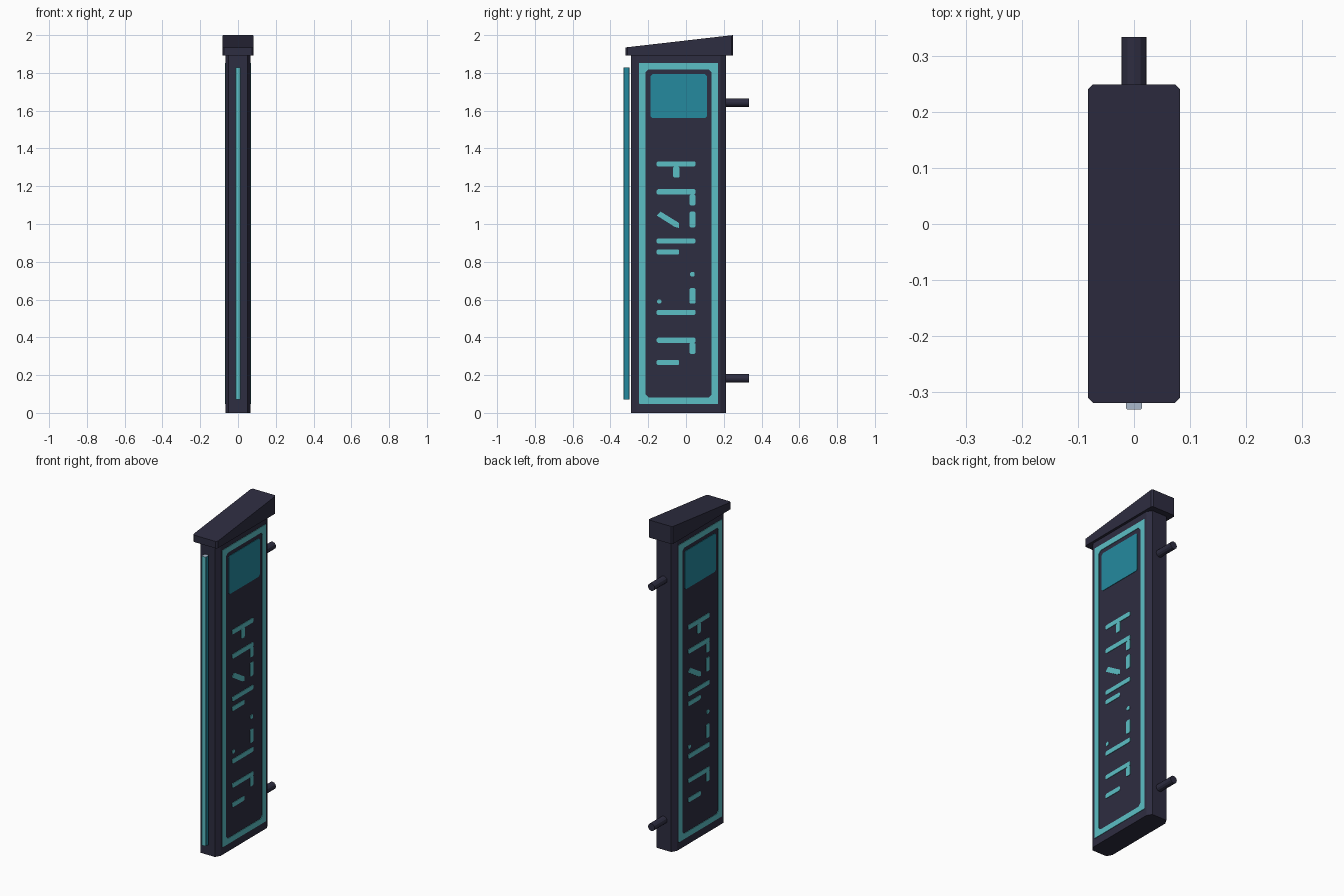
import bpy, bmesh, math
from mathutils import Matrix

if "Cube" in bpy.data.objects:
    bpy.data.objects.remove(bpy.data.objects["Cube"])

YC = -0.039      # middle of the cabinet in y
FACE = 0.067     # x of the side faces


def material(name, rgb):
    m = bpy.data.materials.new(name)
    m.diffuse_color = (*rgb, 1.0)
    m.use_nodes = True
    m.node_tree.nodes["Principled BSDF"].inputs["Base Color"].default_value = m.diffuse_color
    return m


DARK = material("dark_slate", (0.027, 0.026, 0.052))
AQUA = material("light_aqua", (0.105, 0.52, 0.56))
TEAL = material("deep_teal", (0.018, 0.255, 0.345))
PALE = material("pale_grey", (0.40, 0.48, 0.60))


def finish(name, bm, *mats):
    bmesh.ops.recalc_face_normals(bm, faces=bm.faces[:])
    me = bpy.data.meshes.new(name)
    bm.to_mesh(me)
    bm.free()
    for m in mats:
        me.materials.append(m)
    ob = bpy.data.objects.new(name, me)
    bpy.context.collection.objects.link(ob)
    return ob


def cut_rect(a0, a1, b0, b1, ca, cb=None):
    """Rectangle outline with cut corners, eight points."""
    cb = ca if cb is None else cb
    return [(a0 + ca, b0), (a1 - ca, b0), (a1, b0 + cb), (a1, b1 - cb),
            (a1 - ca, b1), (a0 + ca, b1), (a0, b1 - cb), (a0, b0 + cb)]


def loft(bm, low, high):
    """Closed solid between two matching loops of points."""
    a = [bm.verts.new(p) for p in low]
    b = [bm.verts.new(p) for p in high]
    n = len(a)
    for i in range(n):
        j = (i + 1) % n
        bm.faces.new((a[i], a[j], b[j], b[i]))
    bm.faces.new(a[::-1])
    bm.faces.new(b)


def side_point(s, x, y, z):
    """Turn a point on the right side half round to reach the left side."""
    return (s * x, YC + s * (y - YC), z)


def plate(bm, s, outline, thick):
    loft(bm, [side_point(s, FACE - 0.002, y, z) for y, z in outline],
         [side_point(s, FACE + thick, y, z) for y, z in outline])


# cabinet with cut vertical edges
bm = bmesh.new()
outline = cut_rect(-FACE, FACE, -0.292, 0.213, 0.018, 0.03)
loft(bm, [(x, y, 0) for x, y in outline], [(x, y, 1.90) for x, y in outline])
finish("cabinet", bm, DARK)

# sloping roof cap
bm = bmesh.new()
outline = cut_rect(-0.082, 0.082, -0.319, 0.249, 0.009)
loft(bm, [(x, y, 1.893) for x, y in outline],
     [(x, y, 1.935 + 0.065 * (y + 0.319) / 0.568) for x, y in outline])
finish("roof_cap", bm, DARK)

# wall mounting rods
for label, z in (("lower", 0.183), ("upper", 1.643)):
    bm = bmesh.new()
    bmesh.ops.create_cone(bm, cap_ends=True, segments=12, radius1=0.0225,
                          radius2=0.0225, depth=0.133,
                          matrix=Matrix.Translation((0, 0.2665, z)) @ Matrix.Rotation(math.pi / 2, 4, 'X'))
    finish(label + "_wall_rod", bm, DARK)

# light tube standing off the front edge, with a bright front and pale ends
bm = bmesh.new()
outline = cut_rect(-0.0145, 0.0145, -0.331, -0.299, 0.003)
loft(bm, [(x, y, 0.07) for x, y in outline], [(x, y, 1.828) for x, y in outline])
bmesh.ops.recalc_face_normals(bm, faces=bm.faces[:])
for f in bm.faces:
    if abs(f.normal.z) > 0.9:
        f.material_index = 2
    elif f.normal.y < -0.5:
        f.material_index = 1
finish("front_light_tube", bm, TEAL, AQUA, PALE)

# abstract dash marks on the panels: (y0, y1, z0, z1)
L, M, H, R = -0.155, -0.036, 0.018, 0.050
DASHES = [(L, R, 1.304, 1.332), (-0.068, -0.034, 1.245, 1.304),
          (L, R, 1.156, 1.184), (H, R, 1.098, 1.156),
          (H, R, 0.982, 1.066),
          (L, R, 0.897, 0.924), (L, M, 0.838, 0.865),
          (0.022, 0.046, 0.722, 0.746),
          (H, R, 0.578, 0.660), (-0.153, -0.131, 0.578, 0.600),
          (L, R, 0.518, 0.546),
          (L, R, 0.371, 0.398), (H, R, 0.313, 0.371),
          (L, M, 0.253, 0.281)]
SLANT = [(-0.155, 1.045), (-0.135, 1.066), (-0.036, 1.005), (-0.036, 0.978), (-0.06, 0.985)]

for s, label in ((1, "right"), (-1, "left")):
    # glowing border ring
    bm = bmesh.new()
    loops = []
    for x, pts in ((FACE - 0.002, cut_rect(-0.248, 0.170, 0.047, 1.853, 0.002)),
                   (FACE + 0.003, cut_rect(-0.248, 0.170, 0.047, 1.853, 0.002)),
                   (FACE + 0.003, cut_rect(-0.214, 0.136, 0.081, 1.819, 0.016)),
                   (FACE - 0.002, cut_rect(-0.214, 0.136, 0.081, 1.819, 0.016))):
        loops.append([bm.verts.new(side_point(s, x, y, z)) for y, z in pts])
    for k in range(4):
        a, b = loops[k], loops[(k + 1) % 4]
        for i in range(8):
            j = (i + 1) % 8
            bm.faces.new((a[i], a[j], b[j], b[i]))
    finish(label + "_border", bm, AQUA)

    # teal window at the top
    bm = bmesh.new()
    plate(bm, s, cut_rect(-0.188, 0.110, 1.560, 1.793, 0.010), 0.003)
    finish(label + "_window", bm, TEAL)

    # dash marks
    bm = bmesh.new()
    for y0, y1, z0, z1 in DASHES:
        plate(bm, s, cut_rect(y0, y1, z0, z1, 0.006), 0.003)
    plate(bm, s, SLANT, 0.003)
    finish(label + "_dashes", bm, AQUA)
